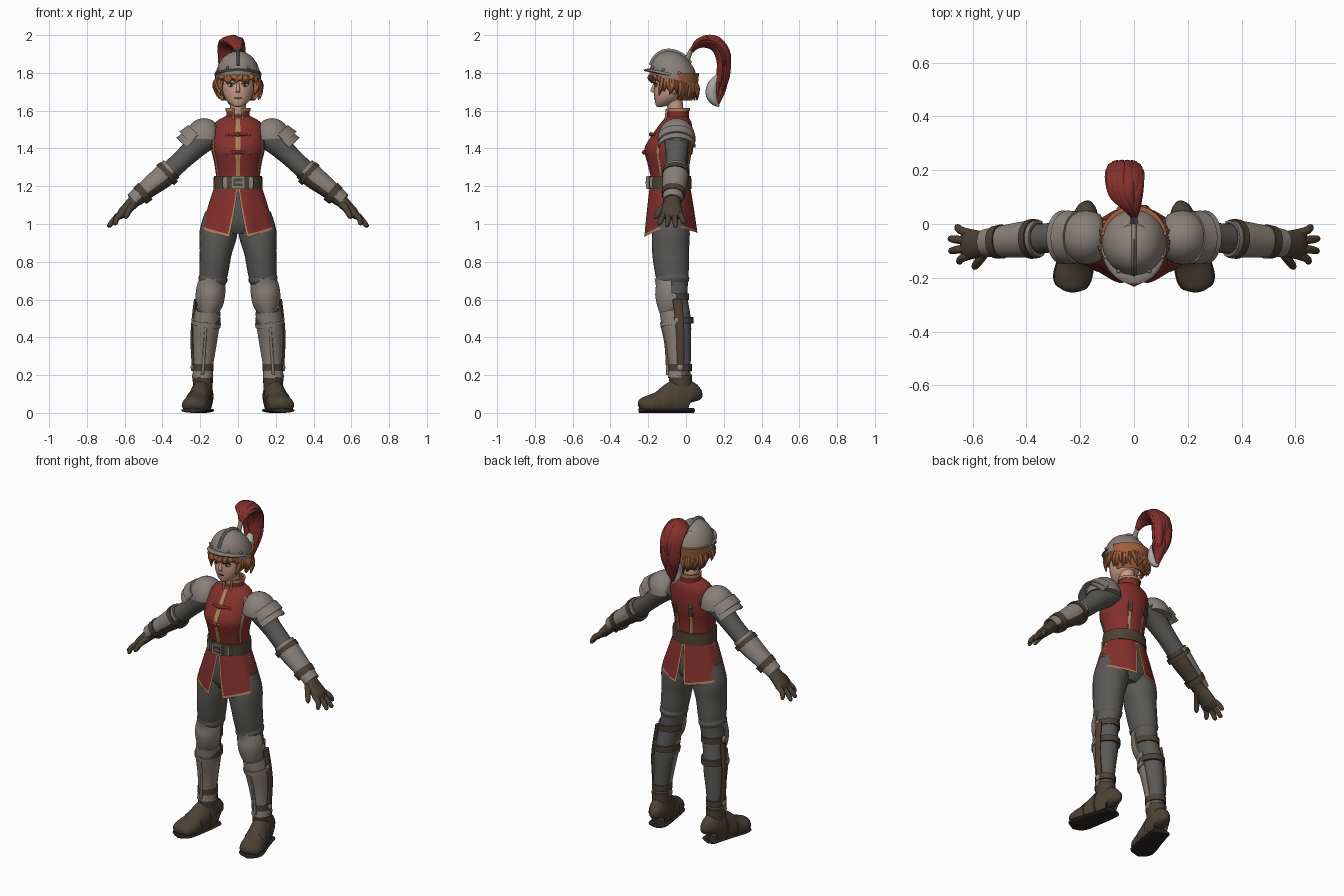
import bpy, bmesh, math, random
from math import sin, cos, pi
from mathutils import Vector

random.seed(4)
if "Cube" in bpy.data.objects:
    bpy.data.objects.remove(bpy.data.objects["Cube"])


def material(name, *rgb):
    m = bpy.data.materials.new(name)
    m.use_nodes = True
    m.diffuse_color = (*rgb, 1)
    m.node_tree.nodes["Principled BSDF"].inputs["Base Color"].default_value = (*rgb, 1)
    return m


STEEL = material("steel", .25, .215, .19)
MAIL = material("grey cloth", .10, .098, .092)
RED = material("crimson", .23, .03, .025)
GOLD = material("gold trim", .42, .23, .10)
LEATHER = material("brown leather", .075, .053, .035)
SKIN = material("skin", .58, .33, .24)
HAIR = material("copper hair", .34, .115, .045)
PALE = material("pale feather", .42, .40, .37)
DARK = material("dark", .025, .02, .016)


def finish(name, bm, mats, mirror=False):
    bmesh.ops.recalc_face_normals(bm, faces=bm.faces[:])
    me = bpy.data.meshes.new(name)
    bm.to_mesh(me)
    bm.free()
    me.shade_smooth()
    me.set_sharp_from_angle(angle=math.radians(45))
    for m in mats:
        me.materials.append(m)
    ob = bpy.data.objects.new(name, me)
    bpy.context.collection.objects.link(ob)
    if mirror:
        ob.modifiers.new("mirror", "MIRROR").use_mirror_merge = False
    return ob


def smooth(rings, sub=4):
    """Catmull-Rom through rings of (x, y, z, radius u, radius v)."""
    r = [rings[0], *rings, rings[-1]]
    out = []
    for a, b, c, d in zip(r, r[1:], r[2:], r[3:]):
        for k in range(sub):
            t = k / sub
            out.append([q + t / 2 * (s - p + t * (2*p - 5*q + 4*s - w + t * (3*(q - s) + w - p)))
                        for p, q, s, w in zip(a, b, c, d)])
    return out + [list(rings[-1])]


def tube(name, rings, mat, n=24, arc=None, level=False, ref=(0, 1, 0), sub=4,
         thick=0, mirror=False, post=None):
    """Loft of elliptical rings; angle 0 faces -ref, arc leaves the loft open."""
    rings = smooth(rings, sub) if sub > 1 else rings
    pts = [Vector(r[:3]) for r in rings]
    bm, rows = bmesh.new(), []
    for i, r in enumerate(rings):
        t = Vector((0, 0, 1)) if level else (pts[min(i + 1, len(pts) - 1)] - pts[max(i - 1, 0)]).normalized()
        v = Vector(ref)
        v = (v - t * v.dot(t)).normalized()
        u = v.cross(t)
        a0, a1 = arc or (0, 2 * pi)
        angles = [a0 + (a1 - a0) * k / n for k in range(n + 1 if arc else n)]
        row = [pts[i] + u * r[3] * sin(a) - v * r[4] * cos(a) for a in angles]
        rows.append([bm.verts.new(post(p) if post else p) for p in row])
    for p, q in zip(rows, rows[1:]):
        for k in range(n):
            j = (k + 1) % len(p)
            bm.faces.new((p[k], p[j], q[j], q[k]))
    if not arc and not thick:
        bm.faces.new(rows[0])
        bm.faces.new(rows[-1])
    if thick:
        bmesh.ops.recalc_face_normals(bm, faces=bm.faces[:])
        bmesh.ops.solidify(bm, geom=bm.faces[:], thickness=thick)
    return finish(name, bm, [mat], mirror)


def ball(name, loc, scale, mat, mirror=False):
    bm = bmesh.new()
    bmesh.ops.create_uvsphere(bm, u_segments=14, v_segments=9, radius=1)
    for v in bm.verts:
        v.co = Vector(loc) + Vector(a * b for a, b in zip(v.co, scale))
    return finish(name, bm, [mat], mirror)


def box(name, loc, size, mat, mirror=False):
    bm = bmesh.new()
    bmesh.ops.create_cube(bm, size=1)
    for v in bm.verts:
        v.co = Vector(loc) + Vector(a * b for a, b in zip(v.co, size))
    bmesh.ops.bevel(bm, geom=bm.edges[:], offset=min(size) * .25, segments=2, affect="EDGES")
    return finish(name, bm, [mat], mirror)


def grow(rings, d):
    return [(*r[:3], r[3] + d, r[4] + d) for r in rings]


# Tunic body, seams and clasps
torso = [(0, -.085, 1.17, .122, .108), (0, -.085, 1.24, .116, .10), (0, -.092, 1.32, .125, .11),
         (0, -.093, 1.40, .142, .125), (0, -.068, 1.48, .138, .103), (0, -.05, 1.54, .118, .078),
         (0, -.045, 1.575, .055, .05)]
tube("tunic", torso, RED, n=40, level=True)


def strip(name, a, half, z0, z1, mat, mirror=False, d=.002):
    rings = [r for r in smooth(torso, 10) if z0 <= r[2] <= z1]
    tube(name, grow(rings, d), mat, n=4, arc=(a - half, a + half), level=True, sub=1,
         thick=.005, mirror=mirror)


strip("front_placket", 0, .09, 1.2, 1.56, GOLD)
strip("side_seam", 1.12, .05, 1.24, 1.53, GOLD, True)
strip("back_strap", pi - .36, .07, 1.24, 1.44, GOLD, True)
strip("back_strap_tab", pi - .36, .085, 1.36, 1.43, LEATHER, True, .006)
for z, y in ((1.47, -.178), (1.375, -.215)):
    tube("clasp_bar", [(-.055, y + .018, z, .006, .006), (0, y - .004, z + .006, .01, .01),
                       (.055, y + .018, z, .006, .006)], RED, n=10)
    ball("clasp_knot", (.055, y + .016, z), (.012, .01, .012), RED, True)
    ball("clasp_button", (0, y - .008, z + .004), (.012, .01, .012), RED)

# Collar and neck
tube("neck", [(0, -.05, 1.53, .045, .045), (0, -.055, 1.6, .042, .042), (0, -.065, 1.68, .045, .045)], SKIN, level=True)
tube("mail_gorget", [(0, -.05, 1.545, .055, .052), (0, -.05, 1.585, .047, .047)], MAIL, level=True)
collar = [(0, -.045, 1.54, .07, .062), (0, -.042, 1.575, .062, .057), (0, -.04, 1.605, .063, .058)]
tube("collar", collar, RED, arc=(.35, 2 * pi - .35), level=True, thick=.008)
tube("collar_trim", [(0, -.04, z, .066, .061) for z in (1.597, 1.613)], GOLD,
     arc=(.35, 2 * pi - .35), level=True, thick=.01)
tube("collar_edge", [(.024, -.108, 1.545, .007, .007), (.026, -.1, 1.61, .007, .007)], GOLD, n=8, mirror=True)


# Skirt panels with gold edging chosen by grid position
def panel(name, a0, a1, gap0, gap1, hem0, hem1, nu=24, nv=18):
    bm, grid = bmesh.new(), []
    for j in range(nv + 1):
        row = []
        for i in range(nu + 1):
            f, t = i / nu, j / nv
            a = (a0 + gap0 * t) * (1 - f) + (a1 - gap1 * t) * f
            z = 1.2 - t * (1.2 - hem0 - (hem1 - hem0) * f)
            s = ((1.2 - z) / .27) ** .85
            r = .005 * sin(7 * a) * s
            row.append(bm.verts.new((sin(a) * (.122 + .086 * s + r), -.085 + .006 * s - cos(a) * (.106 + .034 * s + r), z)))
        grid.append(row)
    for j in range(nv):
        for i in range(nu):
            f = bm.faces.new((grid[j][i], grid[j][i + 1], grid[j + 1][i + 1], grid[j + 1][i]))
            f.material_index = int(j == nv - 1 or i in (0, nu - 1))
    bmesh.ops.solidify(bm, geom=bm.faces[:], thickness=.006)
    finish(name, bm, [RED, GOLD], True)


panel("front_skirt_panel", 0, 1.55, .22, .03, .93, .99)
panel("back_skirt_panel", 1.55, pi, .03, .12, .99, .95)

# Belt and buckle
tube("belt", [(0, -.085, z, r, r - .016) for z, r in ((1.185, .131), (1.22, .13), (1.255, .128))], LEATHER, n=36, level=True)
box("buckle", (0, -.203, 1.22), (.075, .016, .07), STEEL)
box("buckle_opening", (0, -.21, 1.22), (.045, .006, .04), LEATHER)
box("buckle_tongue", (.008, -.213, 1.22), (.05, .006, .01), STEEL)
box("belt_tab", (.07, -.182, 1.22), (.022, .02, .062), STEEL, True)

# Legs
tube("hips", [(0, -.08, .95, .08, .07), (0, -.08, 1.02, .15, .1), (0, -.085, 1.2, .115, .1)], MAIL, level=True)
leg = [(.187, -.03, .13, .043, .05), (.18, -.03, .3, .05, .056), (.17, -.042, .42, .062, .07),
       (.163, -.047, .5, .06, .072), (.147, -.065, .6, .062, .074), (.135, -.07, .68, .067, .08),
       (.128, -.075, .75, .077, .09), (.118, -.082, .85, .085, .097), (.104, -.08, .95, .1, .1),
       (.085, -.08, 1.05, .09, .09)]
tube("trouser_legs", leg, MAIL, mirror=True)
tube("trouser_fold", [(.136, -.07, .675, .06, .075), (.133, -.072, .705, .077, .09), (.13, -.074, .735, .07, .08)],
     MAIL, mirror=True)
greave = [(.187, -.032, .185, .056, .064), (.184, -.032, .25, .052, .06), (.176, -.036, .36, .062, .07),
          (.169, -.045, .46, .07, .083), (.16, -.055, .54, .068, .085)]
tube("greaves", greave, STEEL, arc=(-1.75, 1.75), thick=.008, mirror=True)
tube("greave_top_rim", grow(greave[3:], .006)[:1] + [(.166, -.047, .482, .077, .09)], STEEL,
     arc=(-1.7, 1.7), thick=.008, mirror=True)
tube("greave_ridge", [(x, y - .001, z, .008, .008) for x, y, z in
                      ((.187, -.096, .2), (.177, -.105, .36), (.168, -.13, .48))], STEEL, n=8, mirror=True)
tube("knee_cops", [(.158, -.058, .53, .05, .078), (.15, -.064, .58, .072, .09), (.146, -.067, .63, .078, .096),
                   (.14, -.07, .68, .074, .09), (.136, -.072, .715, .06, .094)], STEEL, arc=(-1.5, 1.5), thick=.008, mirror=True)
for z, x, y, ru, rv in ((.615, .146, -.064, .069, .081), (.49, .164, -.045, .072, .084), (.24, .185, -.031, .056, .063)):
    tube("leg_strap", [(x, y, z - .018, ru, rv), (x, y, z + .018, ru, rv)], LEATHER, mirror=True)
    ball("leg_strap_buckle", (x + ru, y, z), (.01, .018, .02), STEEL, True)
tube("calf_strip", [(.232, -.028, .25, .014, .02), (.242, -.03, .42, .01, .022), (.222, -.045, .6, .012, .025)],
     LEATHER, n=10, mirror=True)

# Boots
shoe = [(.178, .041, .06, .02, .035), (.18, .03, .08, .048, .075), (.187, -.02, .085, .056, .10),
        (.2, -.08, .07, .06, .088), (.215, -.14, .05, .066, .066), (.23, -.2, .042, .068, .05),
        (.236, -.235, .037, .052, .038), (.238, -.249, .032, .015, .012)]
ground = lambda p: Vector((p.x, p.y, max(p.z, .005)))
swap = lambda rings: [(x, y, z, a, b) for x, y, z, a, b in rings]
tube("boots", swap(shoe), LEATHER, ref=(0, 0, 1), mirror=True, post=ground)
tube("boot_soles", [(x, y, .013, a + .004, .013) for x, y, z, a, b in shoe], DARK, ref=(0, 0, 1), mirror=True)
tube("boot_shafts", [(.185, -.025, .08, .05, .062), (.186, -.027, .15, .052, .06), (.187, -.03, .2, .056, .062)],
     LEATHER, mirror=True)
for y, z, x, a, b in ((-.06, .072, .196, .062, .1), (-.13, .053, .212, .068, .075)):
    tube("boot_strap", [(x, y + .014, z, a, b), (x, y - .014, z, a, b - .008)], LEATHER, ref=(0, 0, 1), mirror=True, post=ground)

# Arms
arm = [(.12, -.045, 1.485, .068, .068), (.2, -.05, 1.43, .064, .064), (.28, -.05, 1.355, .054, .056),
       (.35, -.054, 1.29, .052, .055), (.4, -.057, 1.245, .052, .056), (.47, -.063, 1.19, .043, .049),
       (.54, -.07, 1.132, .034, .039)]
tube("mail_sleeves", arm, MAIL, mirror=True)
tube("leather_bracers", grow(arm[3:], .006), LEATHER, mirror=True)
tube("vambraces", grow(arm[3:-1], .012) + [(.555, -.071, 1.12, .047, .051)], STEEL,
     arc=(-pi / 2 - 1.85, -pi / 2 + 1.85), thick=.007, mirror=True)
for p, q in ((3, 4), (5, 6)):
    mid = lambda f: [a + (b - a) * f for a, b in zip(arm[p], arm[q])]
    tube("bracer_strap", grow([mid(.3), mid(.7)], .018), LEATHER, mirror=True)

# Gloves
tube("glove_palms", [(.515, -.07, 1.152, .036, .04), (.55, -.073, 1.12, .034, .044), (.585, -.075, 1.085, .03, .052),
                     (.615, -.075, 1.055, .026, .056), (.638, -.075, 1.03, .012, .045)], LEATHER, mirror=True)
for y0, y1, x, z in ((-.115, -.14, .655, .995), (-.09, -.1, .685, .985), (-.062, -.055, .687, .982), (-.036, -.012, .662, 1)):
    tube("glove_finger", [(.605, y0, 1.06, .017, .016), ((.625 + x) / 2, (y0 + y1) / 2, z + .038, .015, .015),
                          (x - .005, y1, z + .008, .012, .012), (x, y1, z, .003, .003)], LEATHER, n=12, mirror=True)
tube("glove_thumb", [(.545, -.09, 1.115, .022, .02), (.575, -.135, 1.075, .017, .017), (.592, -.158, 1.04, .013, .013),
                     (.598, -.164, 1.028, .003, .003)], LEATHER, n=12, mirror=True)

# Shoulder armour
dome = [(.18, -.05, 1.445 + .115 * sin(a), .1 * cos(a) + .001, .1 * cos(a) + .001) for a in [pi / 2 * k / 9 for k in range(10)]]
tube("pauldrons", dome, STEEL, n=32, level=True, sub=1, mirror=True, post=lambda p: Vector((max(p.x, .118), p.y, p.z)))
for x, z, r in ((.205, 1.465, .088), (.225, 1.438, .082)):
    tube("shoulder_lame", [(x, -.05, z, r - .005, .098), (x + .025, -.05, z - .025, r, .1), (x + .04, -.05, z - .04, r + .004, .1)],
         STEEL, arc=(-pi / 2 - 1.45, -pi / 2 + 1.45), thick=.008, mirror=True)
for a in (-1.1, -.4, .4, 1.1):
    ball("shoulder_rivet", (.18 + .098 * cos(a), -.05 + .098 * sin(a), 1.475), (.009,) * 3, STEEL, True)

# Head and face
tube("head", [(0, -.138, 1.62, .014, .014), (0, -.124, 1.63, .036, .036), (0, -.1, 1.66, .066, .066),
              (0, -.085, 1.70, .082, .085), (0, -.07, 1.75, .09, .097), (0, -.065, 1.82, .092, .097),
              (0, -.065, 1.88, .06, .07)], SKIN, level=True)
tube("nose", [(0, -.163, 1.75, .006, .006), (0, -.176, 1.708, .011, .012), (0, -.168, 1.695, .012, .006)], SKIN, n=12, level=True)
ball("ear", (.09, -.06, 1.72), (.014, .022, .034), SKIN, True)
ball("eye_white", (.037, -.159, 1.735), (.019, .006, .009), PALE, True)
ball("iris", (.036, -.164, 1.735), (.008, .003, .009), DARK, True)
tube("eyelid", [(.016, -.168, 1.739, .002, .002), (.037, -.164, 1.746, .003, .003), (.058, -.15, 1.74, .002, .002)], DARK, n=8, mirror=True)
tube("eyebrow", [(.015, -.17, 1.757, .004, .004), (.04, -.163, 1.767, .005, .005), (.065, -.142, 1.762, .003, .003)], HAIR, n=8, mirror=True)
ball("mouth", (0, -.166, 1.667), (.02, .005, .004), DARK)

# Hair
tube("hair_back", [(0, -.06, 1.665, .075, .075), (0, -.062, 1.71, .098, .1), (0, -.063, 1.8, .106, .112)], HAIR,
     arc=(1.75, 2 * pi - 1.75), level=True, thick=.02)
for k in range(44):
    a = 2 * pi * k / 44 + random.uniform(-.05, .05)
    c = cos(a)
    end = (1.757 if c > .6 else 1.69 if c > -.2 else 1.665) + random.uniform(-.014, .014)
    top = 1.775 + .018 * c
    out, twist = random.uniform(1, 1.09), a + random.uniform(-.2, .2)
    tube("hair_lock", [(.1 * sin(a), -.063 - .107 * c, top, .014, .014),
                       (.112 * out * sin(a), -.063 - .118 * out * c, (top + end) / 2, .017, .015),
                       (.108 * out * sin(twist), -.063 - .116 * out * cos(twist), end, .002, .002)], HAIR, n=7)

# Helmet, tilted by a shear
tilt = lambda p: Vector((p.x, p.y, p.z - (p.y + .065) * .22))
tube("helmet", [(0, -.065, 1.77 + .143 * sin(a), .119 * cos(a) + .001, .126 * cos(a) + .001)
                for a in [pi / 2 * k / 10 for k in range(11)]], STEEL, n=40, level=True, sub=1, post=tilt)
tube("helmet_rim", [(0, -.065, 1.762, .121, .128), (0, -.065, 1.79, .121, .128)], STEEL, n=40, level=True, thick=.006, post=tilt)
tube("visor", [(0, -.065, 1.795, .116, .123), (0, -.066, 1.79, .122, .143), (0, -.067, 1.782, .125, .157)], STEEL,
     arc=(-1.45, 1.45), level=True, thick=.008, post=tilt)
tube("helmet_comb", [(0, -.065 - .125 * cos(a), 1.77 + .143 * sin(a), .013, .009) for a in [.3 + .23 * k for k in range(10)]],
     STEEL, n=10, ref=(1, 0, 0), post=tilt)
for a in (.5, 1.1, 1.8, 2.5):
    ball("helmet_rivet", tilt(Vector((.118 * sin(a), -.065 - .125 * cos(a), 1.805))), (.008,) * 3, STEEL, True)

# Plume
tube("plume_socket", [(0, 0, 1.86, .016, .016), (0, .03, 1.925, .011, .011)], STEEL, n=12)
plume = [(0, .028, 1.915, .01, .012), (-.01, .06, 1.952, .02, .028), (-.03, .11, 1.966, .027, .052),
         (-.035, .165, 1.945, .034, .06), (-.035, .2, 1.88, .036, .058), (-.035, .2, 1.79, .032, .052),
         (-.03, .185, 1.71, .03, .042), (-.03, .17, 1.635, .008, .01)]
tube("plume_core", [(*r[:3], r[3] * .85, r[4] * .85) for r in plume], RED, ref=(1, 0, 0))
for k in range(14):
    a = 2 * pi * k / 14
    last = random.choice((5, 6, 7))
    rings = []
    for i, (x, y, z, h, w) in enumerate(plume[:last + 1]):
        out = Vector((0, y - .1, z - 1.81)).normalized() * h * sin(a) * .8
        size = .1 if i == last else .42
        rings.append((x + w * .8 * cos(a), y + out.y, z + out.z + random.uniform(-.004, .004), h * size, w * size))
    tube("plume_feather", rings, RED, n=8, ref=(1, 0, 0))
tube("plume_underside", [(-.03, .17, 1.79, .01, .015), (-.03, .145, 1.74, .028, .034), (-.03, .135, 1.69, .032, .036),
                         (-.03, .15, 1.65, .022, .028), (-.03, .175, 1.622, .004, .006)], PALE, n=16, ref=(1, 0, 0))
